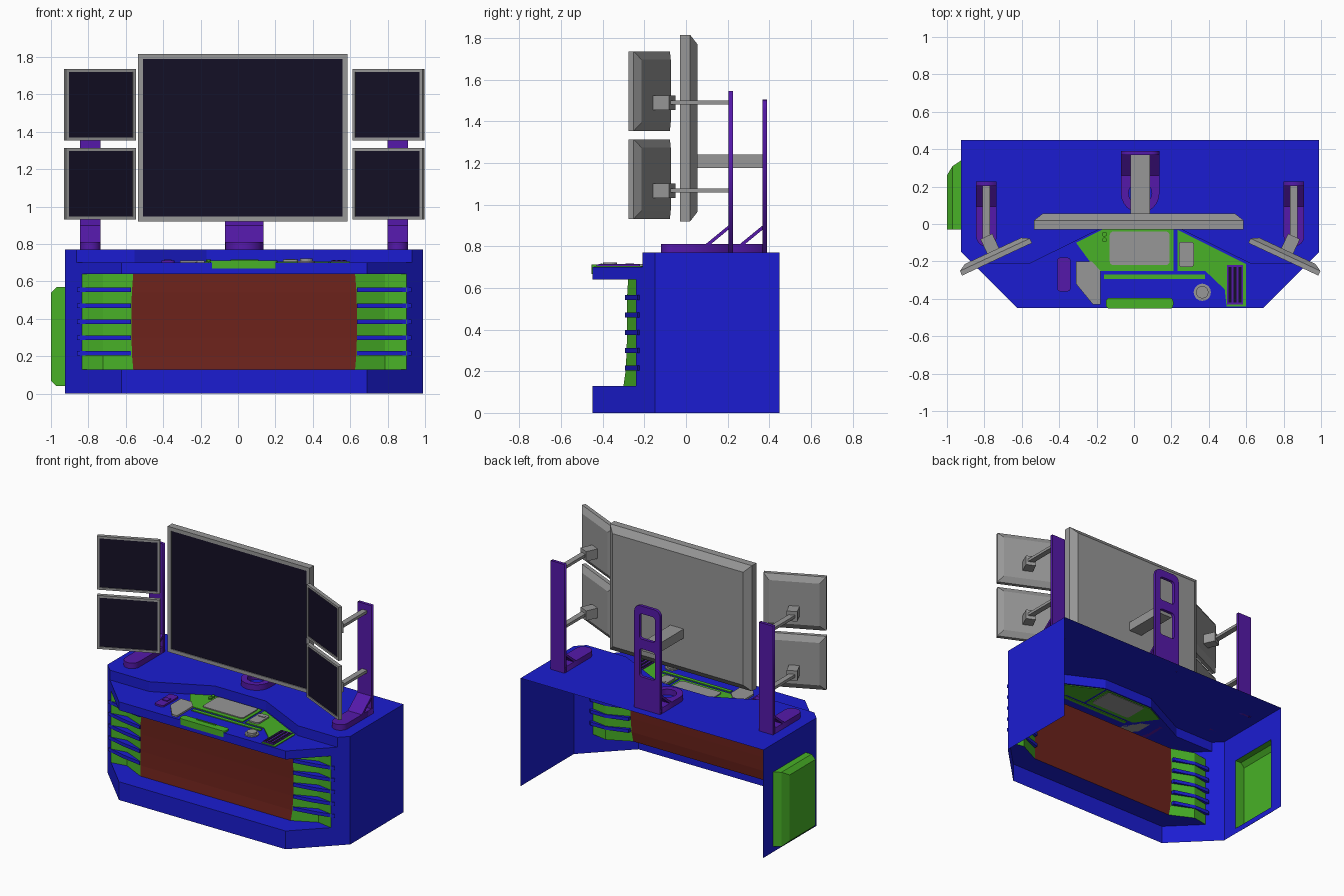
import bpy, bmesh, math
from mathutils import Matrix

if "Cube" in bpy.data.objects:
    bpy.data.objects.remove(bpy.data.objects["Cube"])

C = 0.033  # mirror axis of the desk
def mat(name, rgb):
    m = bpy.data.materials.new(name)
    m.diffuse_color = (*rgb, 1)
    m.use_nodes = True
    m.node_tree.nodes["Principled BSDF"].inputs["Base Color"].default_value = m.diffuse_color
    return m
BLUE, GREEN = mat("blue", (.011, .012, .64)), mat("green", (.065, .44, .02))
RED, PURPLE = mat("red", (.15, .016, .011)), mat("purple", (.09, .0095, .40))
DARK, GREY = mat("screen", (.007, .005, .019)), mat("grey", (.31, .31, .31))

def mx(p):  # mirror a point across x = C
    return (2 * C - p[0], *p[1:])

def mesh(name, polys, m=GREY, M=None):
    """Object from polygons given as lists of 3D points; shared corners are welded."""
    bm = bmesh.new()
    for p in polys:
        bm.faces.new([bm.verts.new(v) for v in p])
    bmesh.ops.remove_doubles(bm, verts=bm.verts, dist=1e-5)
    bmesh.ops.recalc_face_normals(bm, faces=bm.faces)
    me = bpy.data.meshes.new(name)
    bm.to_mesh(me)
    bm.free()
    ob = bpy.data.objects.new(name, me)
    bpy.context.collection.objects.link(ob)
    me.materials.append(m)
    if M:
        ob.matrix_world = M
    return ob

def rings(name, loops, m=GREY, M=None, caps=(True, True)):
    """Bridge successive loops of equal length, optionally capping both ends."""
    n = len(loops[0])
    polys = [[a[i], a[(i + 1) % n], b[(i + 1) % n], b[i]]
             for a, b in zip(loops, loops[1:]) for i in range(n)]
    polys += [l for l, c in zip((loops[0], loops[-1]), caps) if c]
    return mesh(name, polys, m, M)

def at(pts, z):
    return [(*p, z) for p in pts]

def prism(name, pts, z0, z1, m=GREY, M=None):
    return rings(name, [at(pts, z0), at(pts, z1)], m, M)

def rect(x0, y0, x1, y1, r=0, n=4):
    if not r:
        return [(x0, y0), (x1, y0), (x1, y1), (x0, y1)]
    corners = [(x1-r, y1-r), (x0+r, y1-r), (x0+r, y0+r), (x1-r, y0+r)]
    return [(x + r*math.cos(a), y + r*math.sin(a)) for k, (x, y) in enumerate(corners)
            for a in [math.pi/2 * (k + i/n) for i in range(n + 1)]]

def circle(x, y, r, n=20):
    return [(x + r*math.cos(2*math.pi*i/n), y + r*math.sin(2*math.pi*i/n)) for i in range(n)]

def box(name, x0, y0, z0, x1, y1, z1, m=GREY, M=None):
    return prism(name, rect(x0, y0, x1, y1), z0, z1, m, M)

def plate(name, loops, thick, m, M):
    """Flat plate with holes, from a filled 2D curve."""
    cu = bpy.data.curves.new(name, 'CURVE')
    cu.dimensions, cu.fill_mode, cu.extrude = '2D', 'BOTH', thick / 2
    for l in loops:
        s = cu.splines.new('POLY')
        s.points.add(len(l) - 1)
        for p, v in zip(s.points, l):
            p.co = (*v, 0, 1)
        s.use_cyclic_u = True
    cu.materials.append(m)
    ob = bpy.data.objects.new(name, cu)
    bpy.context.collection.objects.link(ob)
    ob.matrix_world = M
    bpy.ops.object.select_all(action='DESELECT')
    ob.select_set(True)
    bpy.context.view_layer.objects.active = ob
    bpy.ops.object.convert(target='MESH')

# --- desk shell: thin open sheets, no back and no floor
P, Q, R, S = (.99, -.15), (.93, -.21), (.90, -.24), (.69, -.45)
K = (.787, -.22)  # kink of the recessed vent panel
step = [Q, (.62, -.21), (.235, -.02)]
step += [mx(p) for p in reversed(step)]
def wall(a, b, z0, z1):
    return [(*a, z0), (*b, z0), (*b, z1), (*a, z1)]
half = [wall(P, Q, 0, .77), wall(Q, R, 0, .70), wall(R, S, 0, .13), wall(R, S, .64, .70)]
shell = half + [[mx(v) for v in f] for f in half]
shell += [wall(S, mx(S), 0, .13), wall(S, mx(S), .64, .70), wall((.99, .45), P, 0, .77)]
shell += [wall(a, b, .70, .77) for a, b in zip(step, step[1:])]
shell.append(at([(.99, .45), P] + step + [mx(P), mx((.99, .45))], .77))
shell.append(at(step + [mx(R), mx(S), S, R], .70))
for z, y in ((.13, -.30), (.64, -.278)):
    I = (.626, y)
    shell.append(at([R, S, mx(S), mx(R), mx(K), mx(I), I, K], z))
# left wall framed around the pod opening
LX = mx(P)[0]
outer, hole = rect(-.15, 0, .45, .77), rect(-.03, .04, .34, .57)
for i in range(4):
    j = (i + 1) % 4
    shell.append([(LX, *p) for p in (outer[i], outer[j], hole[j], hole[i])])
mesh("desk_shell", shell, BLUE)

# side pod with chamfered outer face
rings("side_pod", [[(LX, *p) for p in hole], [(-.97, *p) for p in rect(-.03, .04, .31, .57)],
                   [(-1.0, *p) for p in rect(-.03, .07, .26, .54)]], GREEN, caps=(False, True))

# --- recessed front: red centre panel, green side panels, blue fins
prof = [(.13, -.30), (.20, -.29), (.30, -.285), (.42, -.283), (.54, -.284), (.64, -.278)]
def strip(cols):
    return [[a[k], b[k], b[k+1], a[k+1]] for a, b in zip(cols, cols[1:]) for k in range(len(a) - 1)]
inner = [(.636 - .01 * (abs(z - .385) / .255)**3, y, z) for z, y in prof]
mesh("front_panel", strip([inner, [mx(v) for v in inner]]), RED)
cols = [[(*R, z) for z, y in prof], [(*K, z) for z, y in prof], inner]
fin = [(.905, -.215), (.927, -.233), (.787, -.268), (.637, -.293), (.637, -.26), (.787, -.215)]
for side, f in (("right", lambda p: p), ("left", mx)):
    mesh(side + "_vent_panel", strip([[f(v) for v in c] for c in cols]), GREEN)
    for i in range(5):
        z = .215 + .085 * i
        prism(f"{side}_vent_fin_{i+1}", [f(p) for p in fin], z - .012, z + .012, BLUE)

# --- console on the counter
prism("console_left_panel", [(-.31, -.10), (-.17, -.03), (.212, -.03), (.212, -.25), (-.20, -.25)],
      .695, .706, GREEN)
prism("console_right_panel", [(.232, -.03), (.60, -.215), (.60, -.44), (.495, -.44), (.485, -.35),
                              (.38, -.25), (.232, -.25)], .695, .706, GREEN)
box("console_strip", -.16, -.295, .695, .38, -.27, .706, GREEN)
prism("console_tablet", rect(-.13, -.22, .19, -.04, .02), .692, .713)
prism("console_mouse", rect(.24, -.23, .32, -.095, .015), .70, .716)
box("mouse_wheel", .255, -.14, .71, .305, -.12, .72)
for y in (-.055, -.085):
    prism("console_knob", circle(-.158, y, .013, 10), .70, .718, GREEN)
prism("handset", rect(-.41, -.36, -.34, -.18, .015), .70, .712, PURPLE)
box("handset_button", -.395, -.29, .71, -.355, -.25, .718, PURPLE)
prism("control_pad", [(-.31, -.20), (-.225, -.20), (-.18, -.25), (-.18, -.43), (-.22, -.43),
                      (-.31, -.32)], .70, .712)
prism("dial_base", circle(.365, -.365, .046), .70, .708)
prism("dial", circle(.365, -.365, .033), .70, .722)
box("card_rack", .497, -.43, .70, .582, -.22, .712, PURPLE)
for x in (.512, .54, .568):
    box("card_slot", x - .008, -.42, .71, x + .008, -.23, .714, DARK)
prism("front_tray", rect(-.15, -.453, .21, -.395, .02), .668, .712, GREEN)
box("tray_bar", -.04, -.41, .71, .11, -.402, .718, GREEN)

# --- monitors: bezel, body with chamfered back, inset screen
def monitor(name, w, h, d, mid, cham, bez, M):
    def ring(inset, y):
        return [(x, y, z) for x, z in rect(-w/2+inset, -h/2+inset, w/2-inset, h/2-inset)]
    f = -d / 2
    scr = ring(bez, f + .006)
    rings(name + "_body", [scr, ring(bez, f), ring(0, f), ring(0, f + mid), ring(cham, d/2)],
          GREY, M, caps=(False, True))
    mesh(name + "_screen", [scr], DARK, M)

monitor("main_monitor", 1.12, .895, .085, .05, .045, .026, Matrix.Translation((.026, .0125, 1.3675)))
box("main_monitor_arm", -.02, .05, 1.175, .085, .37, 1.24)

# --- stands: upright plate, rounded foot, sloped brace
def stand(name, x, w, yb, yf, top, post_holes, foot_holes, rnd):
    h = w / 2
    up = Matrix.Translation((x, yb - .011, 0)) @ Matrix.Rotation(math.pi/2, 4, 'X')
    post = [(-h, .77), (h, .77)] + rect(-h, .8, h, top, rnd)[:10] if rnd else rect(-h, .77, h, top)
    plate(name + "_post", [post] + post_holes, .022, PURPLE, up)
    arc = [(h*math.cos(a), yf + h + h*math.sin(a)) for a in [math.pi*(1 + i/12) for i in range(13)]]
    plate(name + "_foot", [arc + [(h, yb), (-h, yb)]] + foot_holes, .04, PURPLE,
          Matrix.Translation((x, 0, .79)))
    yp = yb - .022
    side = [(yp, .90), (yp, .88), (yp - .085, .81), (yp - .11, .81)]
    rings(name + "_brace", [[(x + s*h, *p) for p in side] for s in (-1, 1)], PURPLE)

stand("centre_stand", C, .205, .39, .06, 1.505,
      [rect(-.062, 1.27, .062, 1.45, .02), rect(-.062, 1.0, .062, 1.2, .02)],
      [circle(0, .165, .062)], .045)

# --- side columns: stand, two arms and two angled monitors each
for side, s in (("left", -1), ("right", 1)):
    px = C + s * .822
    stand(side + "_stand", px, .11, .226, -.12, 1.545, [], [], 0)
    for level, z in (("lower", 1.1225), ("upper", 1.545)):
        n = f"{side}_{level}"
        M = Matrix.Translation((C + s*.776, -.166, z)) @ Matrix.Rotation(math.radians(-25*s), 4, 'Z')
        monitor(n + "_monitor", .412, .382, .05, .027, .04, .016, M)
        box(n + "_mount", -.035, .02, -.09, .035, .11, -.02, GREY, M)
        box(n + "_arm", px - .02, -.075, z - .065, px + .02, .21, z - .045)
